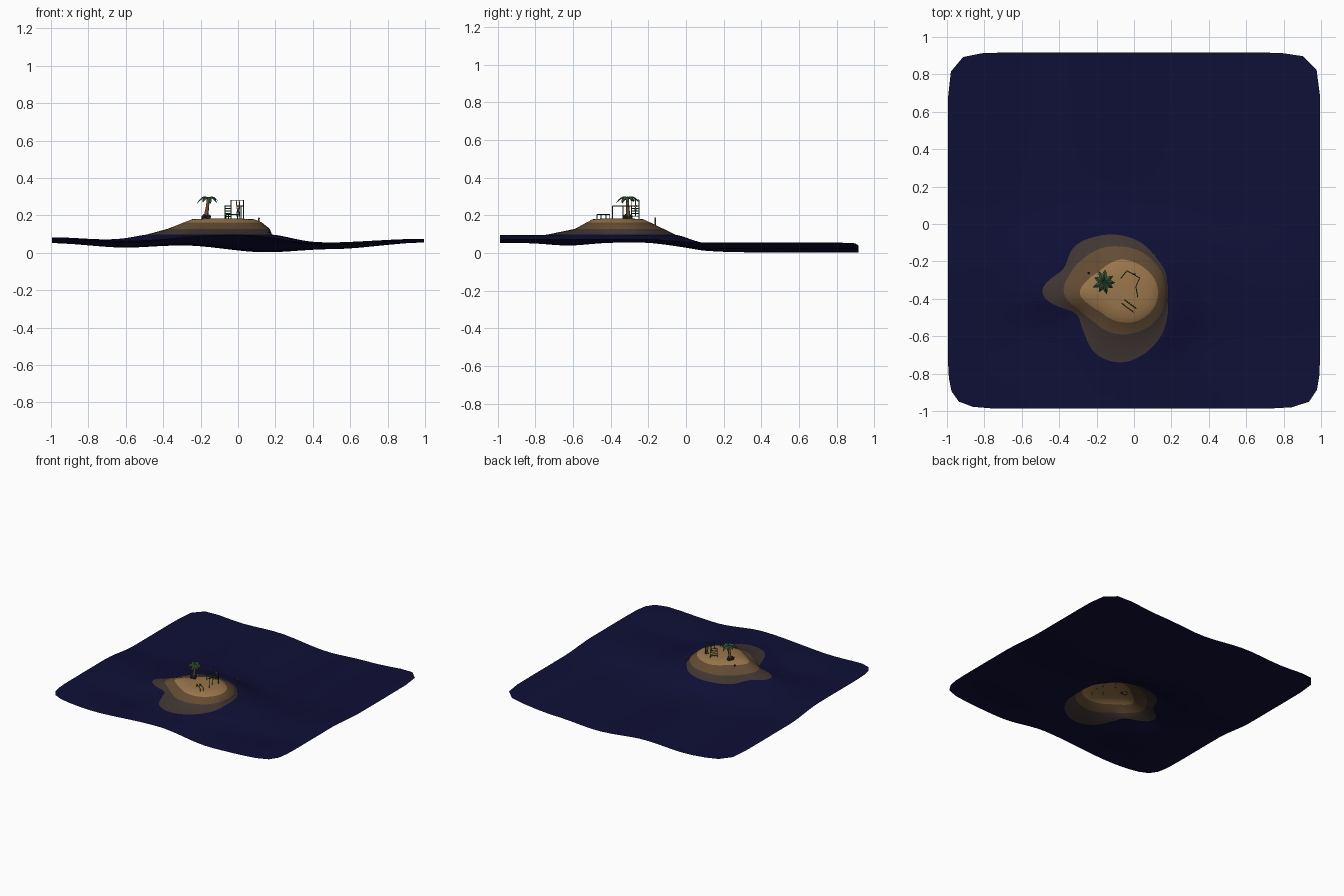
import bpy, bmesh, math, random
from mathutils import Vector

if "Cube" in bpy.data.objects:
    bpy.data.objects.remove(bpy.data.objects["Cube"])
random.seed(4)

def mat(name, r, g, b):
    m = bpy.data.materials.new(name)
    m.diffuse_color = (r, g, b, 1)
    m.use_nodes = True
    m.node_tree.nodes["Principled BSDF"].inputs["Base Color"].default_value = m.diffuse_color
    return m

SEA = mat("navy water", .0048, .0048, .038)
SAND = mat("dry sand", .32, .18, .07)
WET = mat("damp sand", .125, .073, .033)
DEEP = mat("sunken sand", .053, .037, .034)
TRUNK = mat("trunk brown", .16, .085, .035)
LEAF = mat("leaf green", .035, .09, .04)
BAR = mat("bar green", .012, .11, .02)
ROCK = mat("dark stone", .025, .025, .032)
CLOTH = mat("purple cloth", .1, .08, .2)
SKIN = mat("tan skin", .4, .2, .09)

def make(name, bm, mats, smooth=False):
    me = bpy.data.meshes.new(name)
    bm.normal_update()
    bm.to_mesh(me)
    bm.free()
    for m in mats:
        me.materials.append(m)
    for p in me.polygons:
        p.use_smooth = smooth
    ob = bpy.data.objects.new(name, me)
    bpy.context.collection.objects.link(ob)
    return ob

def sstep(a, b, v):
    t = min(1, max(0, (v - a) / (b - a)))
    return t * t * (3 - 2 * t)

def profile(pts, x):
    for (x0, z0), (x1, z1) in zip(pts, pts[1:]):
        if x <= x1:
            return z0 + (z1 - z0) * sstep(x0, x1, x)
    return pts[-1][1]

# ---- terrain: one open sheet of water and island, as rings round the island
CX, CY, N = -.07, -.37, 96
FRONT = [(-1, .083), (-.6, .065), (0, .095), (.42, .053), (1, .075)]
BACK = [(-1, .052), (-.6, .028), (-.3, .04), (.15, .003), (.5, .02), (1, .055)]

def water(x, y):
    k = sstep(-.25, .12, y)
    z = profile(FRONT, x) * (1 - k) + profile(BACK, x) * k
    return z - .018 * math.exp(-((y + .62) / .15) ** 2) * (1 - abs(x) ** 3)

# shoreline radii every 22.5 degrees, starting at +x
DRY = [.198, .195, .185, .18, .18, .17, .165, .19, .22, .175, .147, .148, .155, .168, .18, .193]
MID = [.24, .245, .245, .247, .25, .262, .272, .29, .305, .24, .212, .215, .22, .225, .235, .24]
LOW = [.245, .262, .268, .29, .31, .33, .352, .335, .42, .27, .285, .35, .37, .345, .31, .272]

def cyc(tab, i):
    u = i / N * 16
    k, t = int(u), u - int(u)
    p = [tab[(k + j - 1) % 16] for j in range(4)]
    return p[1] + .5 * t * (p[2] - p[0] + t * (2 * p[0] - 5 * p[1] + 4 * p[2] - p[3]
                            + t * (3 * (p[1] - p[2]) + p[3] - p[0])))

def rim(c, s):
    lo, hi = 0, 3
    for _ in range(30):
        r = (lo + hi) / 2
        x, y = CX + r * c, CY + r * s
        if abs(x / .995) ** 14 + abs((y + .035) / .952) ** 14 < 1:
            lo = r
        else:
            hi = r
    return lo

STEPS = 22
bm = bmesh.new()
rings = []
for i in range(N):
    a = 2 * math.pi * i / N
    c, s = math.cos(a), math.sin(a)
    d, m, l = cyc(DRY, i), cyc(MID, i), cyc(LOW, i)
    m, l = max(m, d + .02), max(l, m + .012, d + .035)
    R = rim(c, s)
    col = [(d * .45, .183), (d * .8, .179), (d, .162), (m, .128), (l, .097)]
    for j in range(1, STEPS + 1):
        r = l + (R - l) * (j / STEPS) ** 1.5
        w = water(CX + r * c, CY + r * s)
        col.append((r, w + (.097 - w) * math.exp(-((r - l) / .13) ** 1.3)))
    rings.append([bm.verts.new((CX + r * c, CY + r * s, z)) for r, z in col])
top = bm.verts.new((CX, CY, .184))
for i in range(N):
    A, B = rings[i], rings[(i + 1) % N]
    bm.faces.new((top, A[0], B[0]))
    for j in range(len(A) - 1):
        f = bm.faces.new((A[j], A[j + 1], B[j + 1], B[j]))
        f.material_index = 0 if j < 2 else min(j - 1, 3)
make("island_and_water", bm, [SAND, WET, DEEP, SEA], True)

# ---- helpers for solid parts
def tube(bm, pts, radii, n=6):
    loops = []
    for k, p in enumerate(pts):
        t = (Vector(pts[min(k + 1, len(pts) - 1)]) - Vector(pts[max(k - 1, 0)])).normalized()
        u = t.orthogonal().normalized() if abs(t.z) < .9 else Vector((0, 1, 0)).cross(t).normalized()
        v = t.cross(u)
        loops.append([bm.verts.new(Vector(p) + radii[k] * (u * math.cos(q) + v * math.sin(q)))
                      for q in (2 * math.pi * i / n for i in range(n))])
    for A, B in zip(loops, loops[1:]):
        for i in range(n):
            bm.faces.new((A[i], A[(i + 1) % n], B[(i + 1) % n], B[i]))
    bm.faces.new(loops[0][::-1])
    bm.faces.new(loops[-1])

def rods(name, segs, m, r=.0025):
    bm = bmesh.new()
    for a, b in segs:
        tube(bm, [a, b], [r, r])
    return make(name, bm, [m])

def blob(name, pos, size, m):
    bm = bmesh.new()
    bmesh.ops.create_icosphere(bm, subdivisions=1, radius=1)
    for v in bm.verts:
        k = random.uniform(.9, 1.1)
        v.co = Vector([p + q * s * k for p, q, s in zip(pos, v.co, size)])
    return make(name, bm, [m])

# ---- palm tree
bm = bmesh.new()
path = [(-.175, -.305, .17), (-.17, -.307, .205), (-.164, -.31, .24), (-.161, -.31, .27), (-.16, -.31, .292)]
tube(bm, path, [.014, .011, .009, .008, .007], 8)
make("palm_trunk", bm, [TRUNK], True)

bm = bmesh.new()
for k in range(9):
    a = 2 * math.pi * k / 9 + random.uniform(-.12, .12)
    out, side = Vector((math.cos(a), math.sin(a), 0)), Vector((-math.sin(a), math.cos(a), 0))
    L = random.uniform(.056, .068)
    droop = random.uniform(.04, .058)
    rows = []
    for j in range(6):
        t = j / 5
        p = Vector((-.16, -.31, .29)) + out * L * t + Vector((0, 0, .058 * t - (droop + .03) * t * t))
        w = (.003, .009, .012, .012, .008, .001)[j]
        low = Vector((0, 0, -w * .5))
        rows.append([bm.verts.new(q) for q in (p - side * w + low, p, p + side * w + low)])
    for A, B in zip(rows, rows[1:]):
        for i in range(2):
            bm.faces.new((A[i], B[i], B[i + 1], A[i + 1]))
make("palm_fronds", bm, [LEAF])

# stones round the trunk
for k, (x, y, s) in enumerate([(-.182, -.32, .016), (-.158, -.322, .015), (-.17, -.295, .015)]):
    blob(f"trunk_stone_{k}", (x, y, .19), (s, s, .017), ROCK)

# ---- exercise frames
Z0 = .175
def frame(name, a, b, h, rungs=()):
    seg = [((*p, Z0), (*p, h)) for p in (a, b)]
    seg += [((*a, z), (*b, z)) for z in (h, *rungs)]
    rods(name, seg, BAR)

P = [(-.07, -.29), (-.038, -.25), (.03, -.288), (.01, -.335), (.02, -.39)]
frame("wall_ladder", P[0], P[1], .25, (.195, .209, .223, .237))
frame("high_bar", P[1], P[2], .281)
frame("middle_bar", P[2], P[3], .25)
frame("low_bar", P[3], P[4], .25)
for k, (a, b) in enumerate([((-.05, -.405), (.012, -.452)), ((-.064, -.425), (-.002, -.472))]):
    frame(f"parallel_bar_{k}", a, b, .204)

# ---- small figures, one exercising and one on the shore
def figure(name, x, y, z, h):
    rods(name + "_legs", [((x + d, y, z), (x + d * .6, y, z + h * .45)) for d in (-.006, .006)], ROCK, .003)
    blob(name + "_body", (x, y, z + h * .58), (.008, .006, h * .2), CLOTH)
    blob(name + "_head", (x, y, z + h * .88), (.006, .006, .007), SKIN)

figure("hanging_figure", 0, -.268, .195, .062)
rods("hanging_arms", [((d * .7, -.268, .235), (d, -.268, .28)) for d in (-.009, .009)], SKIN, .002)
rods("shore_post", [((.112, -.163, .15), (.112, -.163, .18))], TRUNK, .004)
blob("shore_post_top", (.112, -.163, .183), (.006, .006, .006), SKIN)
blob("shore_stone", (-.243, -.262, .172), (.007, .007, .01), ROCK)
